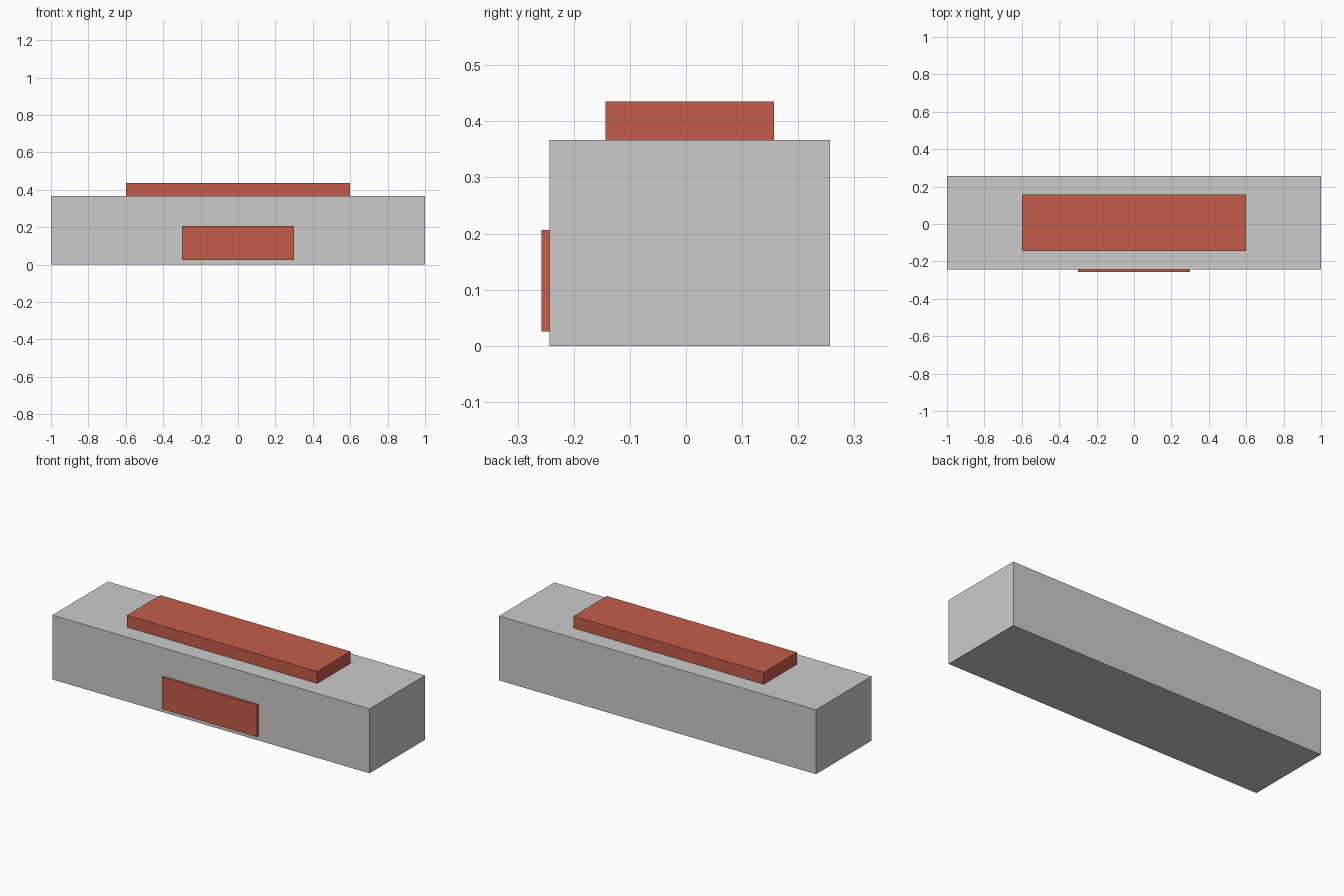
import bpy

if "Cube" in bpy.data.objects:
    bpy.data.objects.remove(bpy.data.objects["Cube"])

CENTRE_Y = 0.0065  # body sits slightly back to balance the front panel

red = bpy.data.materials.new("red")
red.diffuse_color = (0.56, 0.11, 0.07, 1)
red.use_nodes = True
red.node_tree.nodes["Principled BSDF"].inputs["Base Color"].default_value = red.diffuse_color


def box(name, lo, hi, material=None):
    centre = [(a + b) / 2 for a, b in zip(lo, hi)]
    bpy.ops.mesh.primitive_cube_add(size=1, location=centre)
    obj = bpy.context.object
    obj.name = name
    obj.scale = [b - a for a, b in zip(lo, hi)]
    bpy.ops.object.transform_apply(location=False, rotation=False, scale=True)
    if material:
        obj.data.materials.append(material)
    return obj


# Main block
front = CENTRE_Y - 0.25
box("body", (-1, front, 0), (1, CENTRE_Y + 0.25, 0.367))

# Raised slab on top
box("top_slab", (-0.6, CENTRE_Y - 0.15, 0.367), (0.6, CENTRE_Y + 0.15, 0.435), red)

# Thin panel on the front
box("front_panel", (-0.3, front - 0.014, 0.025), (0.3, front, 0.206), red)
